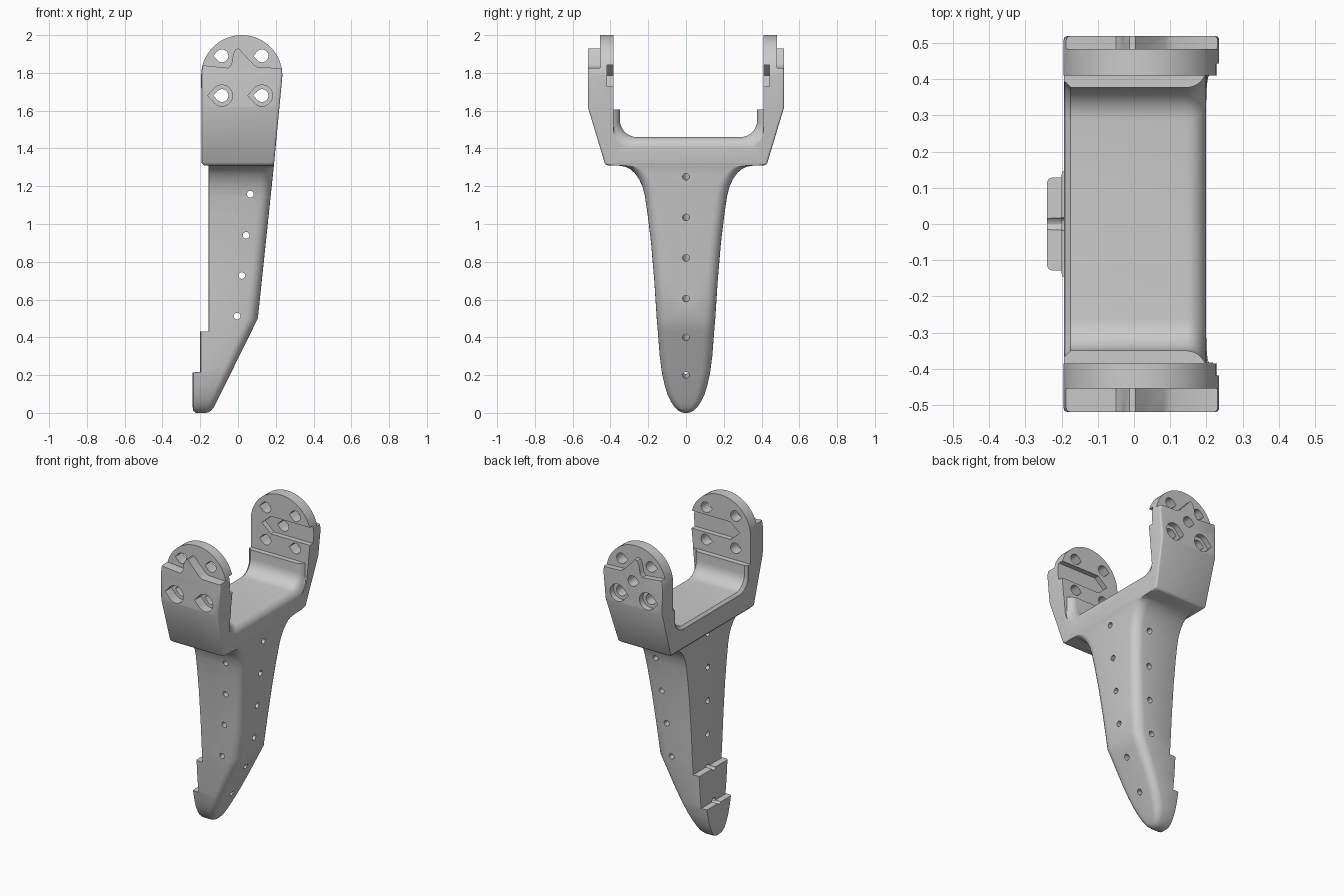
import bpy, bmesh
from math import sin, cos, pi, sqrt, radians
from mathutils import Matrix

if "Cube" in bpy.data.objects:
    bpy.data.objects.remove(bpy.data.objects["Cube"])


def loft(name, rings):
    """Closed skin through rings of equal point count."""
    bm = bmesh.new()
    rows = [[bm.verts.new(p) for p in ring] for ring in rings]
    n = len(rows[0])
    for a, b in zip(rows, rows[1:]):
        for i in range(n):
            j = (i + 1) % n
            bm.faces.new((a[i], a[j], b[j], b[i]))
    bm.faces.new(rows[0])
    bm.faces.new(rows[-1][::-1])
    bmesh.ops.recalc_face_normals(bm, faces=bm.faces)
    me = bpy.data.meshes.new(name)
    bm.to_mesh(me)
    bm.free()
    ob = bpy.data.objects.new(name, me)
    bpy.context.collection.objects.link(ob)
    return ob


def interp(table, z):
    for (z0, v0), (z1, v1) in zip(table, table[1:]):
        if z <= z1:
            return v0 + (v1 - v0) * max(0, z - z0) / (z1 - z0)
    return table[-1][1]


def arc(cx, cy, r, a0, a1, n):
    return [(cx + r * cos(radians(a0 + (a1 - a0) * i / n)),
             cy + r * sin(radians(a0 + (a1 - a0) * i / n))) for i in range(n + 1)]


# Outline tables: half width, back edge, front edge, front corner radius by height
HALF = [(0, .012), (.004, .025), (.012, .04), (.03, .06), (.06, .08), (.1, .099), (.15, .114),
        (.215, .128), (.3, .139), (.43, .149), (.5, .155), (.7, .168), (.9, .185), (1.05, .203),
        (1.15, .218), (1.2, .231), (1.24, .25), (1.27, .272), (1.29, .294), (1.303, .32),
        (1.3095, .36), (1.3105, .415), (1.315, .425), (1.325, .431), (1.62, .52), (2, .52)]
BACK = [(0, -.225), (.012, -.237), (.03, -.24), (.215, -.24), (.2155, -.2), (.43, -.2),
        (.4305, -.157), (1.3095, -.157), (1.3105, -.18), (1.325, -.193), (2, -.195)]
FRONT = [(0, -.17), (.004, -.155), (.012, -.142), (.03, -.128), (.06, -.112), (.5, .105),
         (1.3095, .19), (1.785, .235)]
CORNER = [(0, .03), (.1, .045), (.5, .06), (1.3, .06), (1.32, .012), (2, .012)]
CX, CZ, R = .02, 1.785, .215


def section(z, xb, xf):
    w = interp(HALF, z)
    r = min(interp(CORNER, z), w * .9, (xf - xb) * .4)
    b = min(.012, w * .5, (xf - xb) * .2)
    pts = (arc(xf - r, w - r, r, 0, 90, 6) + arc(xb + b, w - b, b, 90, 180, 2))
    pts += [(x, -y) for x, y in reversed(pts)]
    return [(x, y, z) for x, y in pts]


# Body: tapered stem, crossbar and rounded arm tops in one skin
zs = sorted({z for t in (HALF, BACK, FRONT, CORNER) for z, _ in t if z < 1.78})
rings = [section(z, interp(BACK, z), interp(FRONT, z)) for z in zs]
for i in range(17):
    a = radians(88 * i / 16)
    rings.append(section(CZ + R * sin(a), CX - R * cos(a), CX + R * cos(a)))
body = loft("forked_bracket", rings)

cutters = []


def cut(ob):
    ob.hide_render = True
    cutters.append(ob)


def prism_y(name, pts, y0, y1):
    cut(loft(name, [[(x, y, z) for x, z in pts] for y in (y0, y1)]))


def teardrop(x, z, r):
    return arc(x, z, r, -135, 135, 18) + [(x - 1.35 * r, z)]


# Saddle opening, with flared front edge and a small back chamfer
def saddle(x, d):
    s = min(d, .033)
    y0, y1, r = -.35 - s, .377 + s, .09
    zb = 1.46 - d
    pts = arc(y0 + r, zb + r, r, 180, 270, 8) + arc(y1 - r, zb + r, r, 270, 360, 8)
    pts += [(y1, 1.61), (y0, 1.61)]
    return [(x, y, z) for y, z in pts]


prof = [(-.3, .015), (-.19, .015), (-.175, 0)]
prof += [(.145 + .055 * sin(pi / 2 * i / 8), .055 * (1 - cos(pi / 2 * i / 8))) for i in range(9)]
prof += [(.3, .055)]
cut(loft("saddle_cutter", [saddle(x, d) for x, d in prof]))
prism_y("arm_gap_cutter", [(-.4, 1.605), (.4, 1.605), (.4, 2.2), (-.4, 2.2)], -.385, .41)

# Arm plates: outer peaked step, inner pointed slot, lower counterbores
wave = [(-.4, 1.845), (-.19, 1.84), (-.05, 1.826), (-.035, 1.845), (-.025, 1.9), (-.012, 1.925),
        (.004, 1.93), (.03, 1.9), (.085, 1.842), (.105, 1.83), (.4, 1.818), (.4, 2.2), (-.4, 2.2)]
slot = [(-.115, CZ), (-.05, 1.842), (.4, 1.842), (.4, 1.728), (-.05, 1.728)]
for side, inner, outer in ((-1, .385, .455), (1, .41, .483)):
    prism_y("outer_step_cutter", wave, side * outer, side * .7)
    prism_y("inner_slot_cutter", slot, side * (inner - .05), side * (inner + .033))
    for x in (-.085, .127):
        prism_y("counterbore_cutter", teardrop(x, 1.68, .056), side * outer, side * .7)

# Bolt holes
for x in (-.085, .127):
    for z in (1.68, 1.89):
        prism_y("bolt_hole_cutter", teardrop(x, z, .034), -.8, .8)
prism_y("centre_hole_cutter", teardrop(CX, CZ, .034), .2, .8)

# Stem pin holes, across and front to back
for x, z in ((.065, 1.158), (.043, .94), (.02, .727), (-.005, .512)):
    prism_y("cross_pin_cutter", arc(x, z, .018, 0, 330, 11), -.6, .6)
for z in (1.25, 1.035, .82, .605, .4, .2):
    circle = arc(0, 0, .018, 0, 330, 11)
    ob = loft("front_pin_cutter", [[(x, y, q) for y, q in circle] for x in (-.6, .6)])
    xf = interp(FRONT, z)
    ob.data.transform(Matrix.Translation((xf, 0, z)) @ Matrix.Rotation(radians(7), 4, 'Y'))
    cut(ob)

# Apply the cuts and clean up
bpy.context.view_layer.objects.active = body
body.select_set(True)
for c in cutters:
    m = body.modifiers.new("cut", 'BOOLEAN')
    m.operation, m.solver, m.object = 'DIFFERENCE', 'EXACT', c
    bpy.ops.object.modifier_apply(modifier=m.name)
    bpy.data.objects.remove(c)
bpy.ops.object.shade_smooth_by_angle(angle=radians(30))
